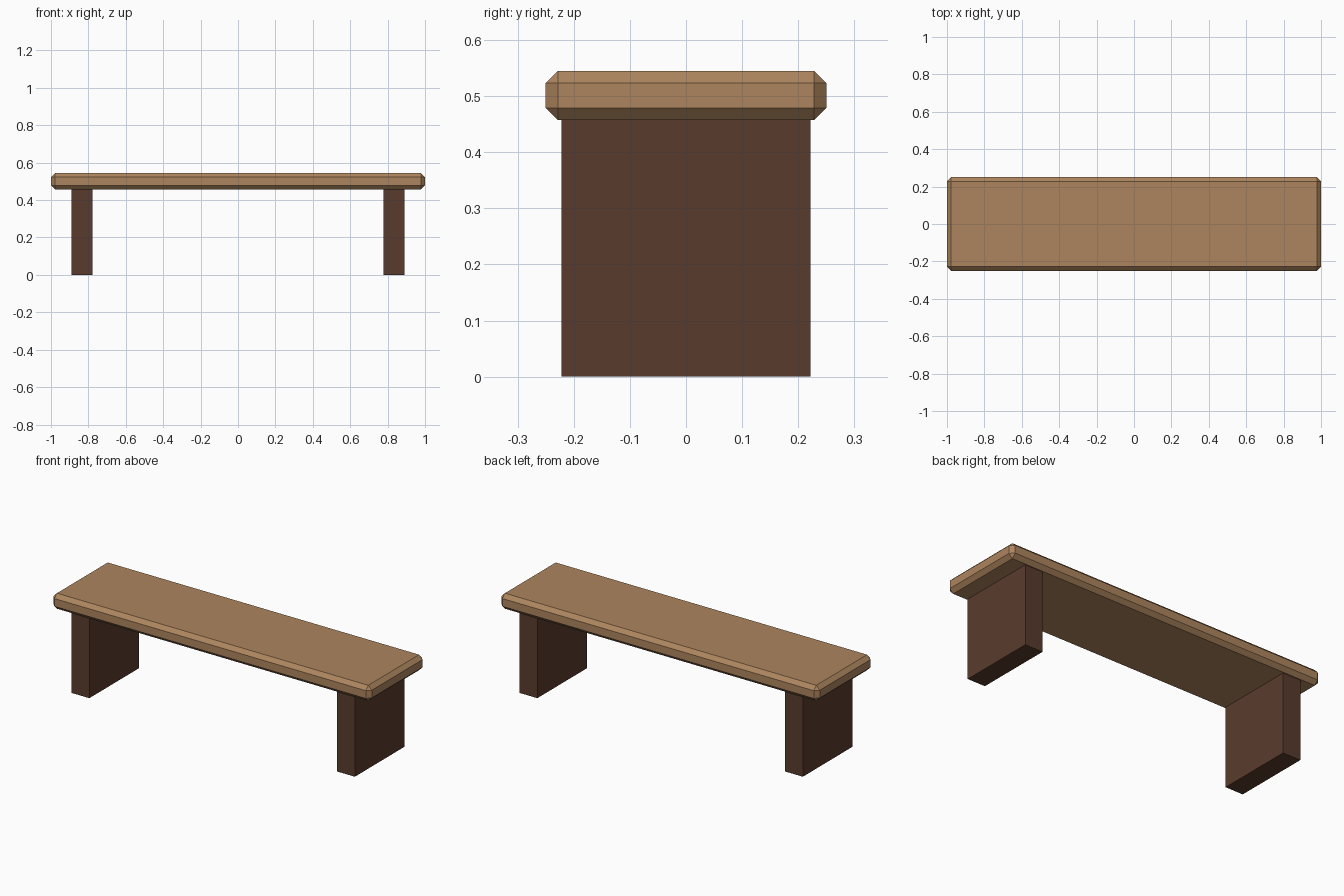
import bpy

if "Cube" in bpy.data.objects:
    bpy.data.objects.remove(bpy.data.objects["Cube"])


def material(name, rgb):
    m = bpy.data.materials.new(name)
    m.diffuse_color = (*rgb, 1.0)
    m.use_nodes = True
    m.node_tree.nodes["Principled BSDF"].inputs["Base Color"].default_value = m.diffuse_color
    return m


def box(name, center, size, mat):
    bpy.ops.mesh.primitive_cube_add(size=1, location=center)
    o = bpy.context.object
    o.name = name
    o.scale = size
    bpy.ops.object.transform_apply(location=False, rotation=False, scale=True)
    o.data.materials.append(mat)
    return o


light_wood = material("light wood", (0.42, 0.235, 0.112))
dark_wood = material("dark wood", (0.102, 0.044, 0.027))

# Seat plank with chamfered edges
seat = box("seat", (0, 0, 0.501), (2.0, 0.5, 0.088), light_wood)
bevel = seat.modifiers.new("chamfer", 'BEVEL')
bevel.width = 0.022
bevel.segments = 1
bevel.limit_method = 'NONE'

# Slab legs, one near each end
for side, x in (("left", -0.834), ("right", 0.834)):
    box(side + "_leg", (x, 0, 0.2295), (0.111, 0.444, 0.459), dark_wood)
